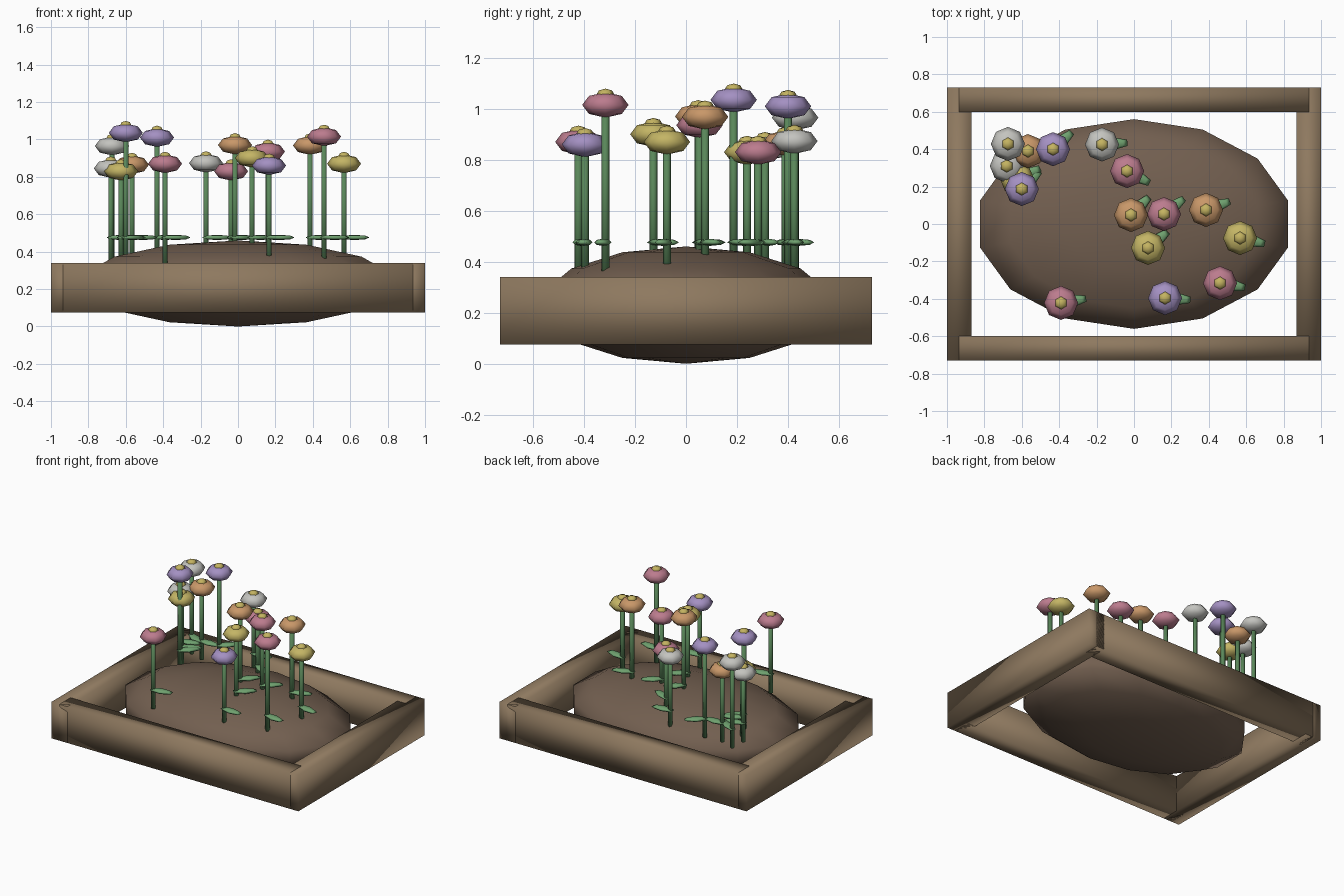
import bpy, bmesh
from math import radians
from mathutils import Matrix, Vector

if "Cube" in bpy.data.objects:
    bpy.data.objects.remove(bpy.data.objects["Cube"])


def material(name, rgb):
    m = bpy.data.materials.new(name)
    m.diffuse_color = (*rgb, 1)
    m.use_nodes = True
    m.node_tree.nodes["Principled BSDF"].inputs["Base Color"].default_value = m.diffuse_color
    return m


WOOD = material("wood", (0.27, 0.19, 0.115))
SOIL = material("soil", (0.17, 0.115, 0.08))
STEM = material("stem_green", (0.10, 0.24, 0.10))
LEAF = material("leaf_green", (0.16, 0.36, 0.16))
GOLD = material("flower_center", (0.55, 0.45, 0.12))
PETAL = {
    "pink": material("pink", (0.50, 0.20, 0.27)),
    "purple": material("purple", (0.37, 0.28, 0.54)),
    "orange": material("orange", (0.58, 0.31, 0.14)),
    "yellow": material("yellow", (0.55, 0.46, 0.13)),
    "white": material("white", (0.55, 0.55, 0.52)),
}


def finish(name, bm, mat):
    mesh = bpy.data.meshes.new(name)
    for f in bm.faces:
        f.smooth = True
    bm.to_mesh(mesh)
    bm.free()
    mesh.materials.append(mat)
    ob = bpy.data.objects.new(name, mesh)
    bpy.context.collection.objects.link(ob)
    return ob


def placed(loc, size, turn=0):
    return (Matrix.Translation(loc) @ Matrix.Rotation(turn, 4, 'Z')
            @ Matrix.Diagonal((*size, 1)))


def ellipsoid(name, loc, radii, segs, rings, mat, turn=0):
    bm = bmesh.new()
    bmesh.ops.create_uvsphere(bm, u_segments=segs, v_segments=rings, radius=1,
                              matrix=placed(loc, radii, turn))
    return finish(name, bm, mat)


def box(name, loc, size, mat):
    bm = bmesh.new()
    bmesh.ops.create_cube(bm, size=1, matrix=placed(loc, size))
    return finish(name, bm, mat)


def stem(name, x, y, z0, z1, r, mat):
    bm = bmesh.new()
    bmesh.ops.create_cone(bm, cap_ends=True, segments=6, radius1=r, radius2=r,
                          depth=z1 - z0,
                          matrix=Matrix.Translation((x, y, (z0 + z1) / 2)))
    return finish(name, bm, mat)


# Timber frame
for s, n in ((-1, "front"), (1, "back")):
    box(n + "_board", (0, s * 0.665, 0.2075), (1.87, 0.13, 0.265), WOOD)
for s, n in ((-1, "left"), (1, "right")):
    box(n + "_board", (s * 0.935, 0, 0.2075), (0.13, 1.46, 0.265), WOOD)

# Soil mound
ellipsoid("soil_mound", (0, 0, 0.23), (0.867, 0.575, 0.23), 14, 7, SOIL)

# Flowers: x, y, head height, leaf direction in degrees, petal colour
flowers = [
    (-0.674, 0.428, 0.965, -30, "white"), (-0.680, 0.310, 0.845, 15, "white"),
    (-0.625, 0.240, 0.830, 25, "yellow"), (-0.600, 0.187, 1.035, 45, "purple"),
    (-0.567, 0.390, 0.865, 0, "orange"), (-0.433, 0.400, 1.010, 42, "purple"),
    (-0.171, 0.425, 0.873, 4, "white"), (-0.037, 0.283, 0.830, -28, "pink"),
    (-0.016, 0.048, 0.970, 45, "orange"), (0.160, 0.053, 0.935, 38, "pink"),
    (0.075, -0.128, 0.900, 40, "yellow"), (0.385, 0.075, 0.968, 20, "orange"),
    (0.567, -0.075, 0.870, -13, "yellow"), (0.460, -0.316, 1.015, -10, "pink"),
    (0.166, -0.396, 0.860, -4, "purple"), (-0.390, -0.422, 0.870, 10, "pink"),
]
for i, (x, y, z, deg, colour) in enumerate(flowers, 1):
    a = radians(deg)
    stem(f"stem_{i}", x, y, 0.34, z, 0.0155, STEM)
    leaf_at = Vector((x, y, 0.476)) + Matrix.Rotation(a, 3, 'Z') @ Vector((0.058, 0, 0))
    ellipsoid(f"leaf_{i}", leaf_at, (0.09, 0.034, 0.014), 6, 4, LEAF, a)
    ellipsoid(f"petals_{i}", (x, y, z), (0.091, 0.091, 0.05), 8, 4, PETAL[colour])
    ellipsoid(f"flower_center_{i}", (x, y, z + 0.04), (0.036, 0.036, 0.024), 6, 4, GOLD)
